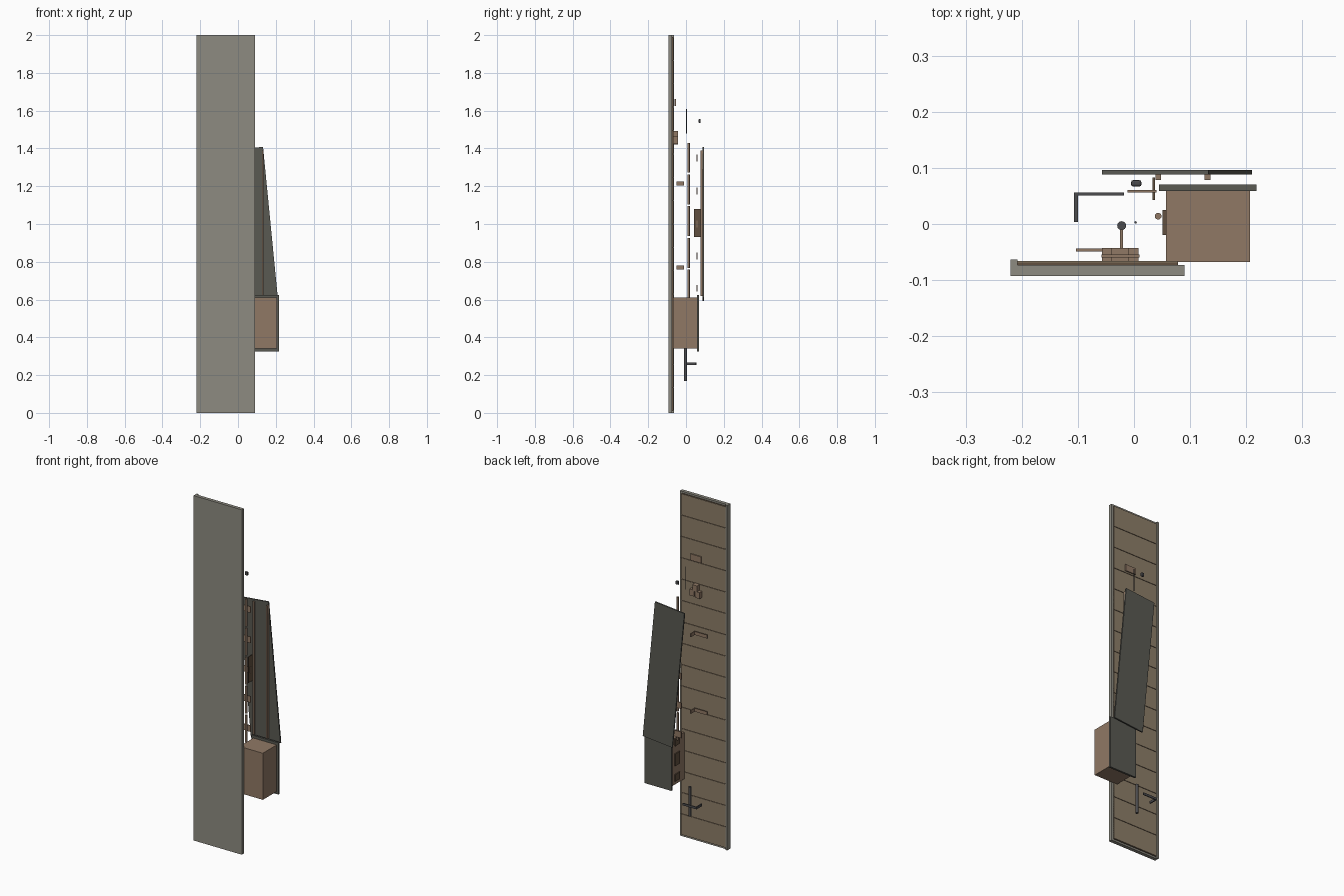
import bpy
from math import radians

cube = bpy.data.objects.get("Cube")
if cube:
    bpy.data.objects.remove(cube, do_unlink=True)


def material(name, rgb):
    m = bpy.data.materials.new(name)
    m.use_nodes = True
    m.diffuse_color = (*rgb, 1)
    m.node_tree.nodes["Principled BSDF"].inputs["Base Color"].default_value = (*rgb, 1)
    return m


STONE = material("weathered_grey", (0.27, 0.26, 0.22))
WOOD = material("wood", (0.28, 0.19, 0.13))
PLANK = material("plank_wood", (0.27, 0.21, 0.14))
GROOVE = material("dark_wood", (0.12, 0.08, 0.05))
SLATE = material("slate", (0.10, 0.10, 0.085))
METAL = material("dark_metal", (0.07, 0.07, 0.075))


def box(name, x, y, z, mat, tilt=0, bevel=0):
    """Box spanning the given (low, high) ranges, tilted about y."""
    bpy.ops.mesh.primitive_cube_add(size=1)
    ob = bpy.context.object
    ob.name = name
    ob.location = [(a + b) / 2 for a, b in (x, y, z)]
    ob.scale = [b - a for a, b in (x, y, z)]
    ob.rotation_euler.y = tilt
    ob.data.materials.append(mat)
    if bevel:
        bpy.ops.object.transform_apply(location=False, rotation=False, scale=True)
        mod = ob.modifiers.new("Bevel", "BEVEL")
        mod.width, mod.segments = bevel, 2
    return ob


def rod(name, x, y, z, radius, mat):
    """Upright round rod between two heights."""
    bpy.ops.mesh.primitive_cylinder_add(vertices=16, radius=radius, depth=z[1] - z[0],
                                        location=(x, y, sum(z) / 2))
    ob = bpy.context.object
    ob.name = name
    ob.data.materials.append(mat)
    bpy.ops.object.shade_smooth_by_angle(angle=radians(40))


# Tall front slab with its raised side strip
box("front_slab", (-0.22, 0.09), (-0.093, -0.073), (0, 2), STONE)
box("side_strip", (-0.22, -0.208), (-0.074, -0.063), (0, 2), STONE)

# Plank lining on the back of the slab
box("lining_backing", (-0.208, 0.078), (-0.074, -0.069), (0.01, 1.99), GROOVE)
count = 16
pitch = 1.98 / count
for i in range(count):
    low = 0.01 + i * pitch
    box(f"lining_plank_{i + 1}", (-0.208, 0.078), (-0.073, -0.066),
        (low + 0.002, low + pitch - 0.002), PLANK)

# Side box, its rear cover and the small plates on its inner side
box("side_box", (0.057, 0.207), (-0.068, 0.06), (0.34, 0.61), WOOD)
box("box_cover", (0.045, 0.218), (0.059, 0.07), (0.325, 0.625), SLATE)
for i, (low, high) in enumerate([(0.36, 0.40), (0.45, 0.52), (0.565, 0.605)]):
    box(f"box_plate_{i + 1}", (0.051, 0.057), (-0.02, 0.025), (low, high), GROOVE)

# Tilted rear panel with upright battens
box("rear_panel", (-0.018, 0.172), (0.088, 0.096), (0.599, 1.401), SLATE, tilt=-0.0975)
for i, x in enumerate((0.043, 0.131)):
    box(f"rear_batten_{i + 1}", (x - 0.005, x + 0.005), (0.078, 0.089), (0.62, 1.39), WOOD)

# Segmented pole, cross slats and centre plate
for i in range(5):
    low = 0.60 + i * 0.168
    rod(f"pole_segment_{i + 1}", 0.043, 0.014, (low, low + 0.158), 0.006, WOOD)
for i, z in enumerate((0.66, 0.83, 1.0, 1.175, 1.35)):
    box(f"cross_slat_{i + 1}", (-0.012, 0.04), (0.056, 0.061), (z - 0.018, z + 0.018), WOOD)
box("centre_plate", (0.033, 0.037), (0.043, 0.083), (0.93, 1.08), GROOVE)

# Plaque and block cluster on the lining
box("plaque", (-0.058, 0.01), (-0.06, -0.054), (1.625, 1.662), WOOD)
for i, (x, z) in enumerate([(-0.025, 1.475), (-0.007, 1.445), (-0.042, 1.44)]):
    box(f"wall_block_{i + 1}", (x - 0.015, x + 0.015), (-0.068, -0.043),
        (z - 0.018, z + 0.018), WOOD)

# Two bent handles
for i, z in enumerate((0.77, 1.215)):
    side = "lower" if i == 0 else "upper"
    box(f"{side}_handle_bar", (-0.103, -0.02), (-0.049, -0.044), (z - 0.01, z + 0.01), WOOD)
    box(f"{side}_handle_stem", (-0.025, -0.02), (-0.049, -0.01), (z - 0.01, z + 0.01), WOOD)

# Small rod and knob near the top
rod("thin_rod", 0.003, 0.003, (1.48, 1.61), 0.002, METAL)
box("knob", (-0.005, 0.013), (0.067, 0.078), (1.535, 1.556), METAL, bevel=0.003)

# Lower post and bent bar
rod("lower_post", -0.022, -0.003, (0.17, 0.34), 0.008, METAL)
box("bent_bar_long", (-0.107, -0.018), (0.051, 0.056), (0.253, 0.266), METAL)
box("bent_bar_short", (-0.107, -0.1), (0.004, 0.055), (0.253, 0.266), METAL)
